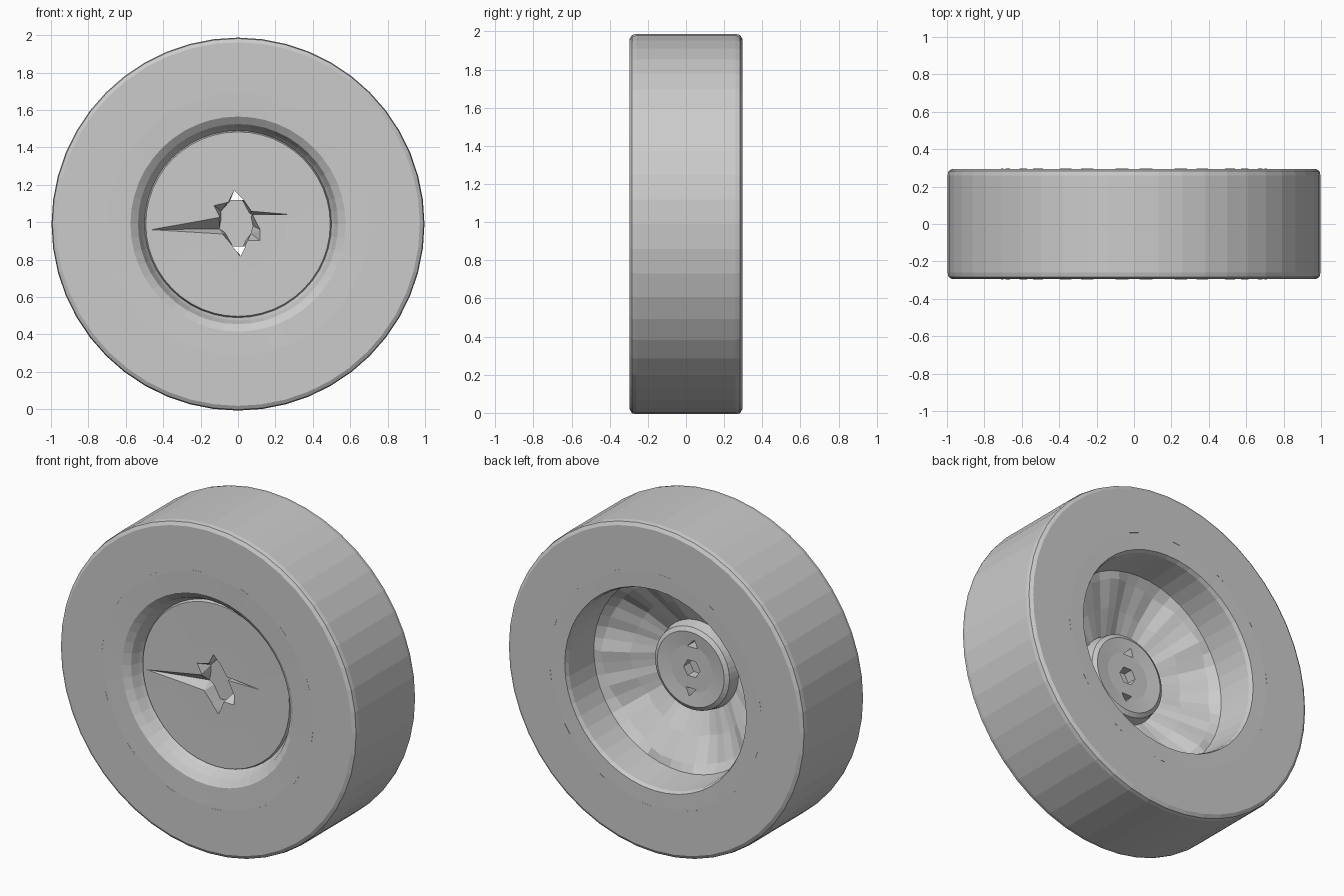
import bpy, bmesh, math
from mathutils import Matrix

if "Cube" in bpy.data.objects:
    bpy.data.objects.remove(bpy.data.objects["Cube"])

SIDES = 48
CZ = 0.99


def finish(bm, name):
    bmesh.ops.recalc_face_normals(bm, faces=bm.faces)
    me = bpy.data.meshes.new(name)
    bm.to_mesh(me)
    bm.free()
    ob = bpy.data.objects.new(name, me)
    bpy.context.collection.objects.link(ob)
    return ob


def revolve(name, profile, flute=None):
    """Spin (radius, y) points round the y axle; ends are closed on the axle."""
    bm = bmesh.new()
    rings = []
    for r, y in profile:
        ring = []
        for i in range(SIDES):
            a = 2 * math.pi * i / SIDES
            dy = flute(r, y, a) if flute else 0
            ring.append(bm.verts.new((r * math.cos(a), y + dy, CZ + r * math.sin(a))))
        rings.append(ring)
    for p, q in zip(rings, rings[1:]):
        for i in range(SIDES):
            j = (i + 1) % SIDES
            bm.faces.new((p[i], p[j], q[j], q[i]))
    for ring in (rings[0], rings[-1]):
        bm.faces.new(ring)
    return finish(bm, name)


def loft(name, outer, inner, y0, y1):
    """Solid between two matching (x, z) outlines, used as a cutter."""
    bm = bmesh.new()
    a = [bm.verts.new((x, y0, z)) for x, z in outer]
    b = [bm.verts.new((x, y1, z)) for x, z in inner]
    n = len(a)
    for i in range(n):
        j = (i + 1) % n
        bm.faces.new((a[i], a[j], b[j], b[i]))
    bm.faces.new(a)
    bm.faces.new(b)
    bmesh.ops.triangulate(bm, faces=bm.faces)
    ob = finish(bm, name)
    ob.hide_render = True
    return ob


def cut(target, cutter):
    mod = target.modifiers.new("cut", 'BOOLEAN')
    mod.operation = 'DIFFERENCE'
    mod.solver = 'EXACT'
    mod.object = cutter
    bpy.context.view_layer.objects.active = target
    bpy.ops.object.modifier_apply(modifier=mod.name)
    bpy.data.objects.remove(cutter)


# shallow spoke-like flutes on the back dish
def flutes(r, y, a):
    if 0.3 < r < 0.56 and -0.11 < y < 0.07:
        return 0.022 * math.cos(5 * a + 0.5) + 0.008 * math.cos(15 * a)
    return 0


# tyre, front disc, deep back dish and hub in one profile
profile = [
    (0.25, -0.208), (0.493, -0.210), (0.500, -0.190), (0.515, -0.215),
    (0.535, -0.262), (0.575, -0.291), (0.70, -0.295), (0.972, -0.295),
    (0.992, -0.283), (0.997, -0.26), (0.997, 0.26), (0.992, 0.283),
    (0.972, 0.295), (0.70, 0.295), (0.61, 0.293), (0.60, 0.27), (0.585, 0.05),
    (0.54, 0.02), (0.40, -0.06), (0.265, -0.125), (0.25, -0.06),
    (0.225, -0.045), (0.14, -0.055),
]
wheel = revolve("wheel", profile, flutes)

# jagged dent in the front disc with two long creases
opening = [(-0.47, 0.96), (-0.08, 0.935), (-0.03, 0.875), (0.01, 0.82),
           (0.05, 0.90), (0.12, 0.90), (0.12, 0.96), (0.08, 1.04), (0.30, 1.04),
           (0.07, 1.06), (0.03, 1.12), (-0.02, 1.17), (-0.05, 1.11),
           (-0.13, 1.09), (-0.10, 1.03)]
floor = [(-0.10, 0.965), (-0.07, 0.945), (-0.03, 0.875), (0.01, 0.825),
         (0.04, 0.90), (0.07, 0.94), (0.08, 0.98), (0.07, 1.03), (0.075, 1.04),
         (0.06, 1.05), (0.025, 1.115), (-0.02, 1.165), (-0.045, 1.11),
         (-0.09, 1.06), (-0.09, 1.02)]
mouth = [(x + 0.04 * (x - u), z + 0.04 * (z - v))
         for (x, z), (u, v) in zip(opening, floor)]
cut(wheel, loft("dent_cutter", mouth, floor, -0.214, -0.13))

# two triangular openings right through the hub
for tri in ([(-0.04, 1.12), (0.03, 1.12), (-0.02, 1.17)],
            [(-0.03, 0.87), (0.04, 0.87), (0.015, 0.82)]):
    cut(wheel, loft("opening_cutter", tri, tri, -0.4, 0.2))

# hexagonal axle socket in the back of the hub
hexa = [(0.055 * math.cos(math.radians(60 * i)),
         CZ + 0.055 * math.sin(math.radians(60 * i))) for i in range(6)]
cut(wheel, loft("socket_cutter", hexa, hexa, -0.115, 0.1))

# fine broken mould line on both sidewalls
bm = bmesh.new()
for side in (-1, 1):
    for i in range(14):
        a = 2 * math.pi * (i + 0.3) / 14
        m = (Matrix.Translation((0, side * 0.2945, CZ)) @ Matrix.Rotation(a, 4, 'Y')
             @ Matrix.Translation((0.71, 0, 0)) @ Matrix.Diagonal((0.004, 0.003, 0.07, 1)))
        bmesh.ops.create_cube(bm, size=1, matrix=m)
finish(bm, "sidewall_mould_line")
